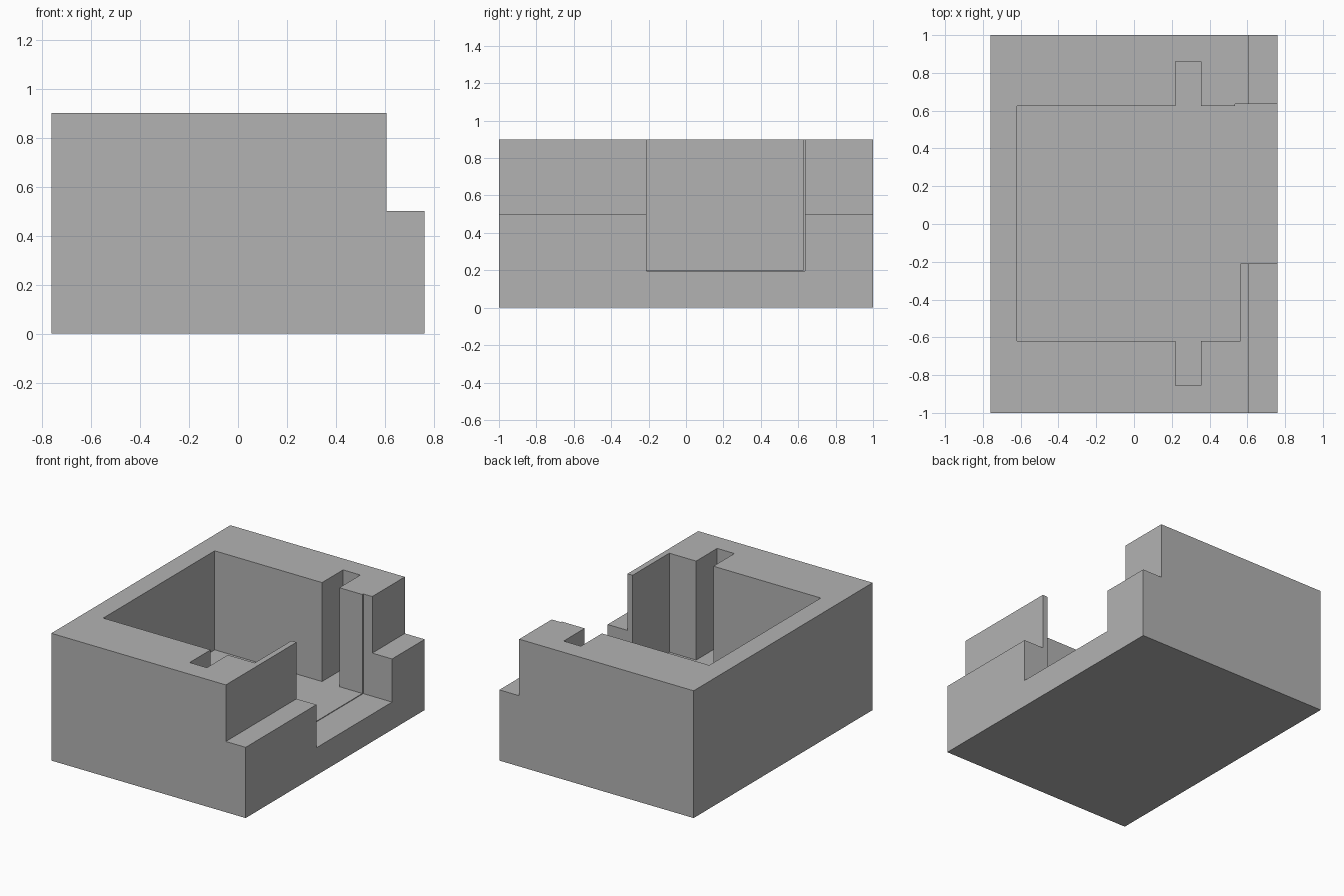
import bpy
import bmesh

cube = bpy.data.objects.get("Cube")
if cube:
    bpy.data.objects.remove(cube, do_unlink=True)

WIDTH, HEIGHT = 1.52, 0.9
FLOOR, SILL, STEP = 0.2, 0.195, 0.5
OVER = 0.1  # how far the cutters reach past the block

grey = bpy.data.materials.new("plain grey")
grey.use_nodes = True
color = (0.45, 0.45, 0.45, 1)
grey.diffuse_color = color
grey.node_tree.nodes["Principled BSDF"].inputs["Base Color"].default_value = color


def prism(name, outline, z0, z1):
    """Extrude a plan outline from z0 to z1."""
    bm = bmesh.new()
    face = bm.faces.new([bm.verts.new((x, y, z0)) for x, y in outline])
    top = bmesh.ops.extrude_face_region(bm, geom=[face])["geom"]
    verts = [v for v in top if isinstance(v, bmesh.types.BMVert)]
    bmesh.ops.translate(bm, verts=verts, vec=(0, 0, z1 - z0))
    bmesh.ops.recalc_face_normals(bm, faces=bm.faces)
    mesh = bpy.data.meshes.new(name)
    bm.to_mesh(mesh)
    bm.free()
    mesh.materials.append(grey)
    obj = bpy.data.objects.new(name, mesh)
    bpy.context.collection.objects.link(obj)
    return obj


def rect(x0, x1, y0, y1):
    return [(x0, y0), (x1, y0), (x1, y1), (x0, y1)]


def cut(target, cutter):
    """Subtract the cutter, then discard it."""
    cutter.hide_render = True
    mod = target.modifiers.new("cut", 'BOOLEAN')
    mod.operation = 'DIFFERENCE'
    mod.solver = 'EXACT'
    mod.object = cutter
    bpy.context.view_layer.objects.active = target
    bpy.ops.object.modifier_apply(modifier=mod.name)
    bpy.data.objects.remove(cutter, do_unlink=True)


# Solid outer block
half = WIDTH / 2
body = prism("housing_body", rect(-half, half, -1, 1), 0, HEIGHT)

# Lowered ledge along the left side
cut(body, prism("ledge_cutter", rect(0.605, half + OVER, -1 - OVER, 1 + OVER),
                STEP, HEIGHT + OVER))

# Inner pocket with a guide slot at each end
pocket = [(-0.62, -0.62), (0.22, -0.62), (0.22, -0.855), (0.355, -0.855),
          (0.355, -0.62), (0.565, -0.62), (0.565, 0.625), (0.355, 0.625),
          (0.355, 0.86), (0.22, 0.86), (0.22, 0.625), (-0.62, 0.625)]
cut(body, prism("pocket_cutter", pocket, FLOOR, HEIGHT + OVER))

# Side opening with a slightly sunken sill
cut(body, prism("opening_cutter", rect(0.535, half + OVER, -0.21, 0.636),
                SILL, HEIGHT + OVER))
